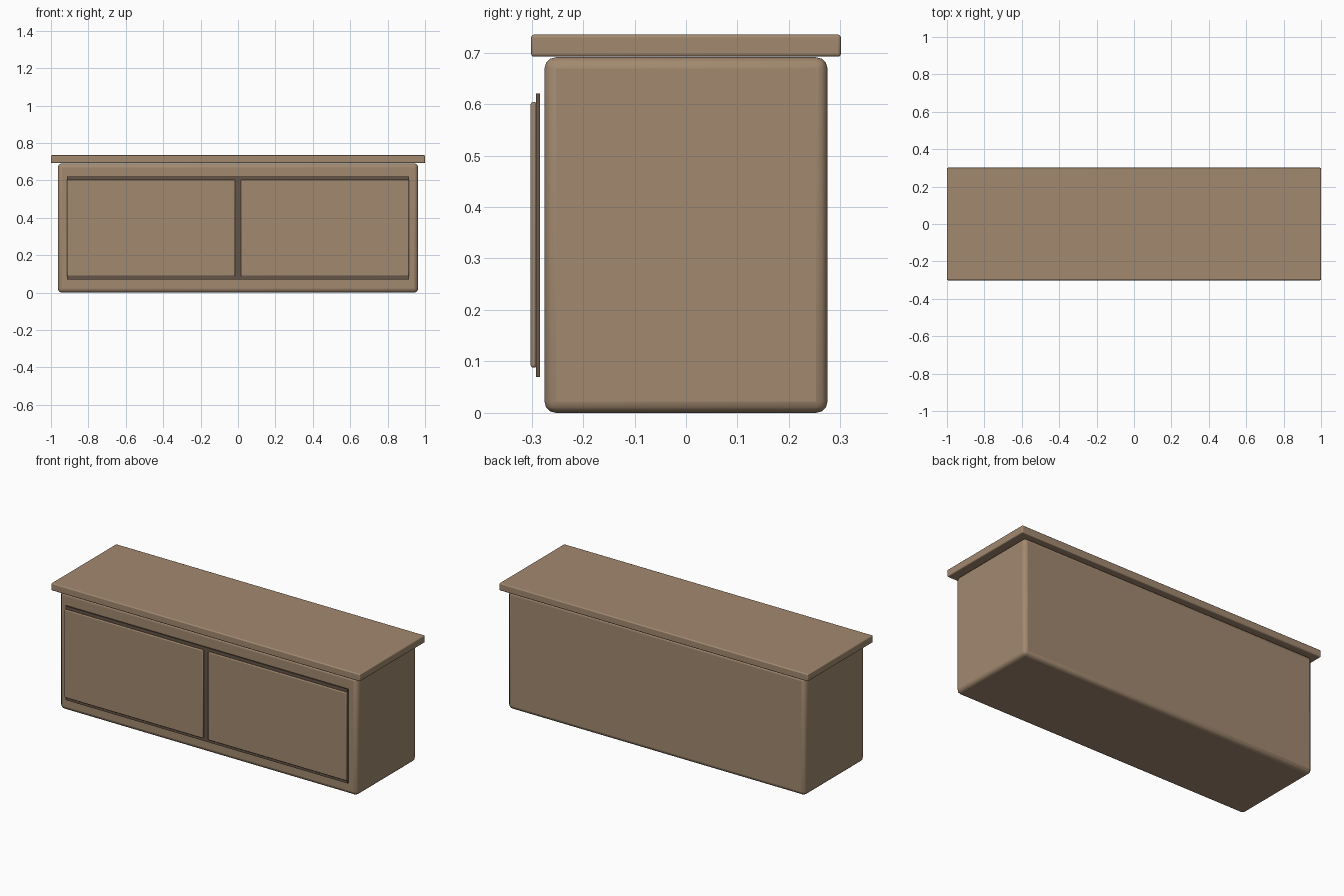
import bpy

if "Cube" in bpy.data.objects:
    bpy.data.objects.remove(bpy.data.objects["Cube"])


def material(name, color):
    m = bpy.data.materials.new(name)
    m.diffuse_color = color
    m.use_nodes = True
    m.node_tree.nodes["Principled BSDF"].inputs["Base Color"].default_value = m.diffuse_color
    return m


wood = material("wood", (0.36, 0.25, 0.16, 1))
dark_wood = material("dark_wood", (0.13, 0.09, 0.065, 1))


def box(name, x, y, z, mat, bevel=0.0, segments=3):
    """Box from (min, max) ranges on each axis, with rounded edges."""
    center = [(r[0] + r[1]) / 2 for r in (x, y, z)]
    bpy.ops.mesh.primitive_cube_add(size=1, location=center)
    ob = bpy.context.object
    ob.name = name
    ob.scale = [r[1] - r[0] for r in (x, y, z)]
    bpy.ops.object.transform_apply(location=False, rotation=False, scale=True)
    ob.data.materials.append(mat)
    if bevel:
        mod = ob.modifiers.new("rounded_edges", 'BEVEL')
        mod.width = bevel
        mod.segments = segments
    bpy.ops.object.shade_smooth_by_angle()
    return ob


# Cabinet body and overhanging top
box("cabinet_body", (-0.963, 0.963), (-0.275, 0.275), (0, 0.691), wood, 0.022)
box("cabinet_top", (-1, 1), (-0.301, 0.301), (0.692, 0.735), wood, 0.006)

# Dark recess panel behind the doors
box("door_backing", (-0.914, 0.914), (-0.291, -0.284), (0.07, 0.621), dark_wood)

# Pair of sliding doors
for side, x in (("left", (-0.914, -0.016)), ("right", (0.016, 0.914))):
    box(side + "_door", x, (-0.302, -0.29), (0.088, 0.604), wood, 0.005)
